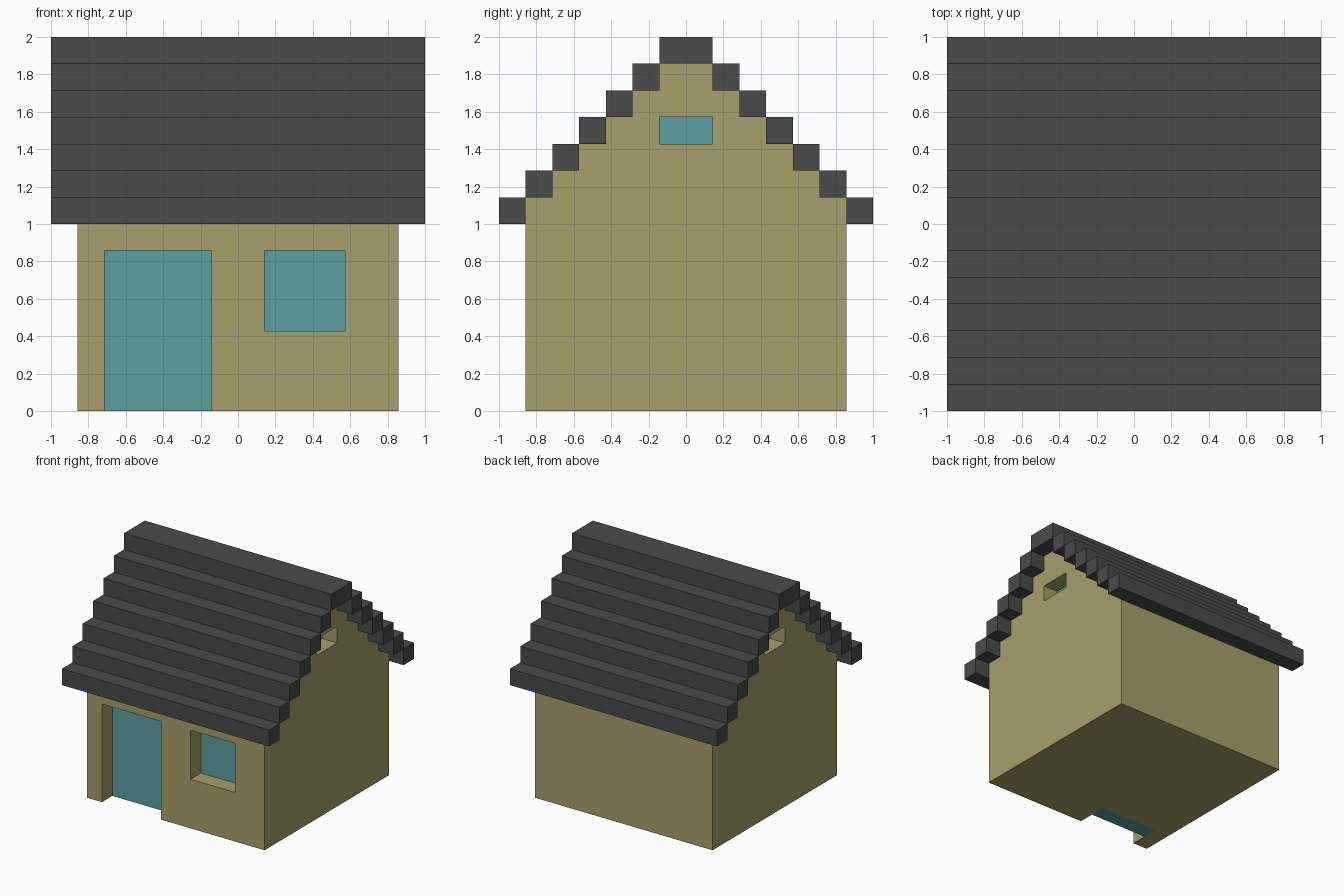
import bpy
import bmesh

if "Cube" in bpy.data.objects:
    bpy.data.objects.remove(bpy.data.objects["Cube"])

U = 1 / 7  # the model sits on a grid of 14 blocks per side


def material(name, rgb):
    m = bpy.data.materials.new(name)
    m.diffuse_color = (*rgb, 1)
    m.use_nodes = True
    m.node_tree.nodes["Principled BSDF"].inputs["Base Color"].default_value = m.diffuse_color
    return m


WALL = material("tan wall", (0.392, 0.347, 0.150))
ROOF = material("dark grey roof", (0.069, 0.069, 0.069))
GLASS = material("teal", (0.107, 0.352, 0.362))


def make_object(name, bm, mat):
    bmesh.ops.recalc_face_normals(bm, faces=bm.faces)
    mesh = bpy.data.meshes.new(name)
    bm.to_mesh(mesh)
    bm.free()
    mesh.materials.append(mat)
    ob = bpy.data.objects.new(name, mesh)
    bpy.context.collection.objects.link(ob)
    return ob


def box(name, x, y, z, mat):
    """Box from (min, max) ranges in block units."""
    bm = bmesh.new()
    bmesh.ops.create_cube(bm, size=1)
    for v in bm.verts:
        v.co = [(r[0] + (c + 0.5) * (r[1] - r[0])) * U
                for c, r in zip(v.co, (x, y, z))]
    return make_object(name, bm, mat)


# House body: stepped gable profile extruded along x
half = [(6, 0), (6, 8)]
for i in range(1, 6):
    half += [(6 - i, 7 + i), (6 - i, 8 + i)]
profile = half + [(-y, z) for y, z in reversed(half)]
bm = bmesh.new()
face = bm.faces.new([bm.verts.new((-6 * U, y * U, z * U)) for y, z in profile])
ext = bmesh.ops.extrude_face_region(bm, geom=[face], use_keep_orig=True)
moved = [g for g in ext["geom"] if isinstance(g, bmesh.types.BMVert)]
bmesh.ops.translate(bm, verts=moved, vec=(12 * U, 0, 0))
body = make_object("house_body", bm, WALL)

# Openings: cutter two blocks deep, inner block filled by the teal panel
openings = [
    # name, cutter x, y, z, panel x, y, z
    ("door", (-5, -1), (-7, -4), (-1, 6), (-5, -1), (-5, -4), (0, 6)),
    ("front_window", (1, 4), (-7, -4), (3, 6), (1, 4), (-5, -4), (3, 6)),
    ("right_gable_window", (4, 7), (-1, 1), (10, 11), (4, 5), (-1, 1), (10, 11)),
    ("left_gable_window", (-7, -4), (-1, 1), (10, 11), (-5, -4), (-1, 1), (10, 11)),
]
bpy.context.view_layer.objects.active = body
for name, cx, cy, cz, px, py, pz in openings:
    cutter = box(name + "_cutter", cx, cy, cz, WALL)
    cutter.hide_render = True
    mod = body.modifiers.new(name, 'BOOLEAN')
    mod.operation = 'DIFFERENCE'
    mod.solver = 'EXACT'
    mod.object = cutter
    bpy.ops.object.modifier_apply(modifier=mod.name)
    bpy.data.objects.remove(cutter)
    box(name, px, py, pz, GLASS)

# Roof: mirrored courses rising to the ridge
for i in range(6):
    z = (7 + i, 8 + i)
    box(f"roof_course_front_{i + 1}", (-7, 7), (i - 7, i - 6), z, ROOF)
    box(f"roof_course_back_{i + 1}", (-7, 7), (6 - i, 7 - i), z, ROOF)
box("roof_ridge", (-7, 7), (-1, 1), (13, 14), ROOF)
